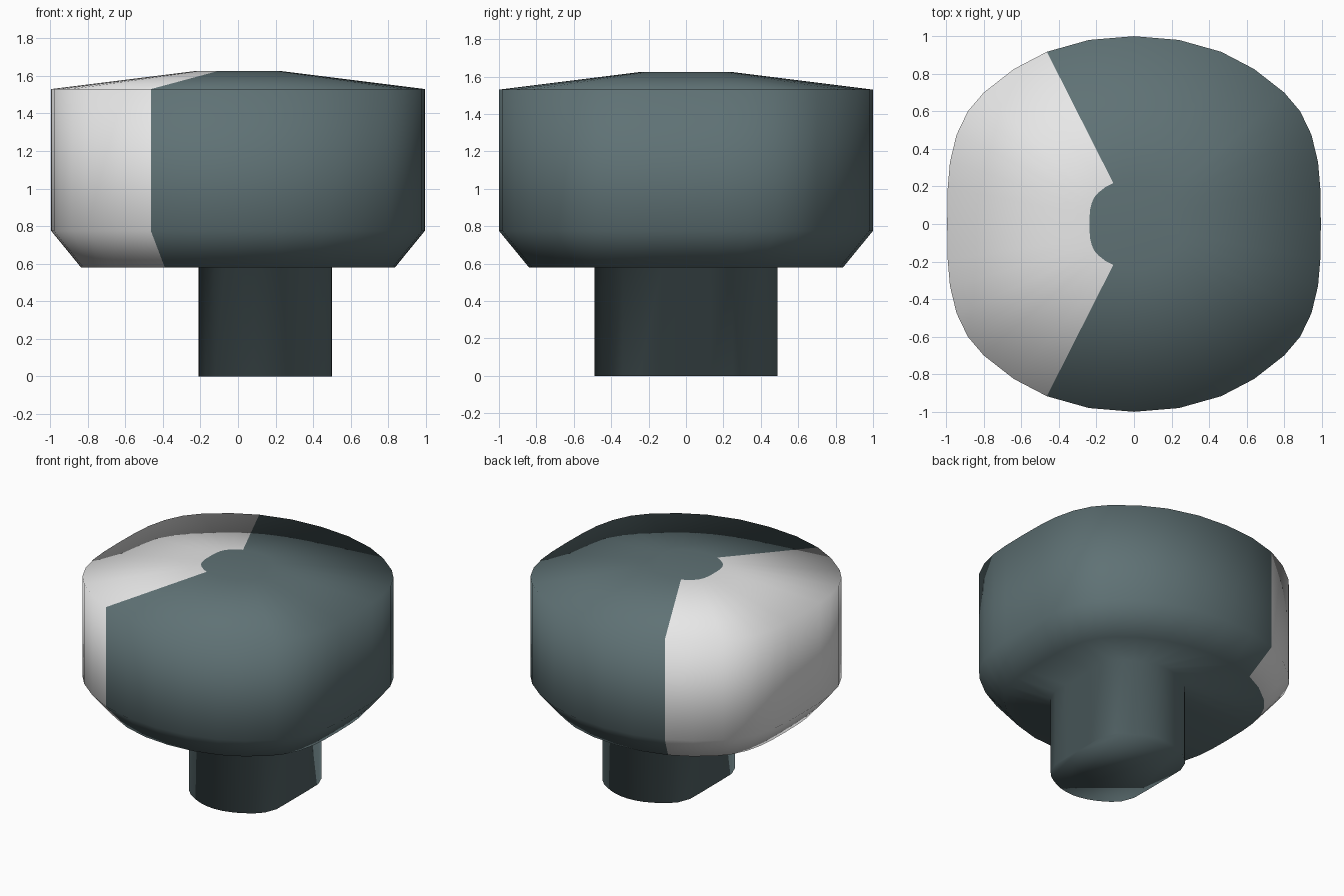
import bpy, bmesh

if "Cube" in bpy.data.objects:
    bpy.data.objects.remove(bpy.data.objects["Cube"])

# First-quadrant cross-sections, mirrored into full outlines
CAP = [(.995, 0), (.992, .19), (.98, .33), (.945, .475), (.885, .60),
       (.80, .70), (.64, .825), (.464, .917), (.24, .98), (0, 1)]
POST = [(.355, 0), (.355, .13), (.353, .25), (.318, .34), (.27, .39),
        (.225, .42), (.17, .45), (.12, .47), (.06, .485), (0, .49)]


def outline(q):
    """Mirror a quadrant into a closed counter-clockwise loop."""
    half = q + [(-x, y) for x, y in reversed(q[:-1])]
    return half + [(x, -y) for x, y in reversed(half[1:-1])]


def material(name, rgb):
    m = bpy.data.materials.new(name)
    m.diffuse_color = (*rgb, 1)
    m.use_nodes = True
    m.node_tree.nodes["Principled BSDF"].inputs["Base Color"].default_value = m.diffuse_color
    return m


cap, post = outline(CAP), outline(POST)
n = len(cap)
bm = bmesh.new()


def ring(pts, z, scale=1, dx=0):
    return [bm.verts.new((x * scale + dx, y * scale, z)) for x, y in pts]


# Post, underside, chamfer, wall and sloping crown, bottom to top
rings = [ring(post, 0, 1, .145), ring(post, .58, 1, .145),
         ring(cap, .58, .84), ring(cap, .775), ring(cap, 1.53),
         ring(cap, 1.625, .238)]

bm.faces.new(rings[0][::-1])
bm.faces.new(rings[-1])
for level, (a, b) in enumerate(zip(rings, rings[1:])):
    for i in range(n):
        j = (i + 1) % n
        f = bm.faces.new((a[i], a[j], b[j], b[i]))
        # Pale pointer wedge on the left of the cap's outer surfaces
        if level >= 2 and max(cap[i][0], cap[j][0]) < -.46:
            f.material_index = 1
for f in bm.faces:
    f.smooth = True

mesh = bpy.data.meshes.new("control_knob")
bm.to_mesh(mesh)
bm.free()
mesh.materials.append(material("slate_teal", (.115, .168, .178)))
mesh.materials.append(material("pale_grey", (.8, .8, .8)))
bpy.context.collection.objects.link(bpy.data.objects.new("control_knob", mesh))
